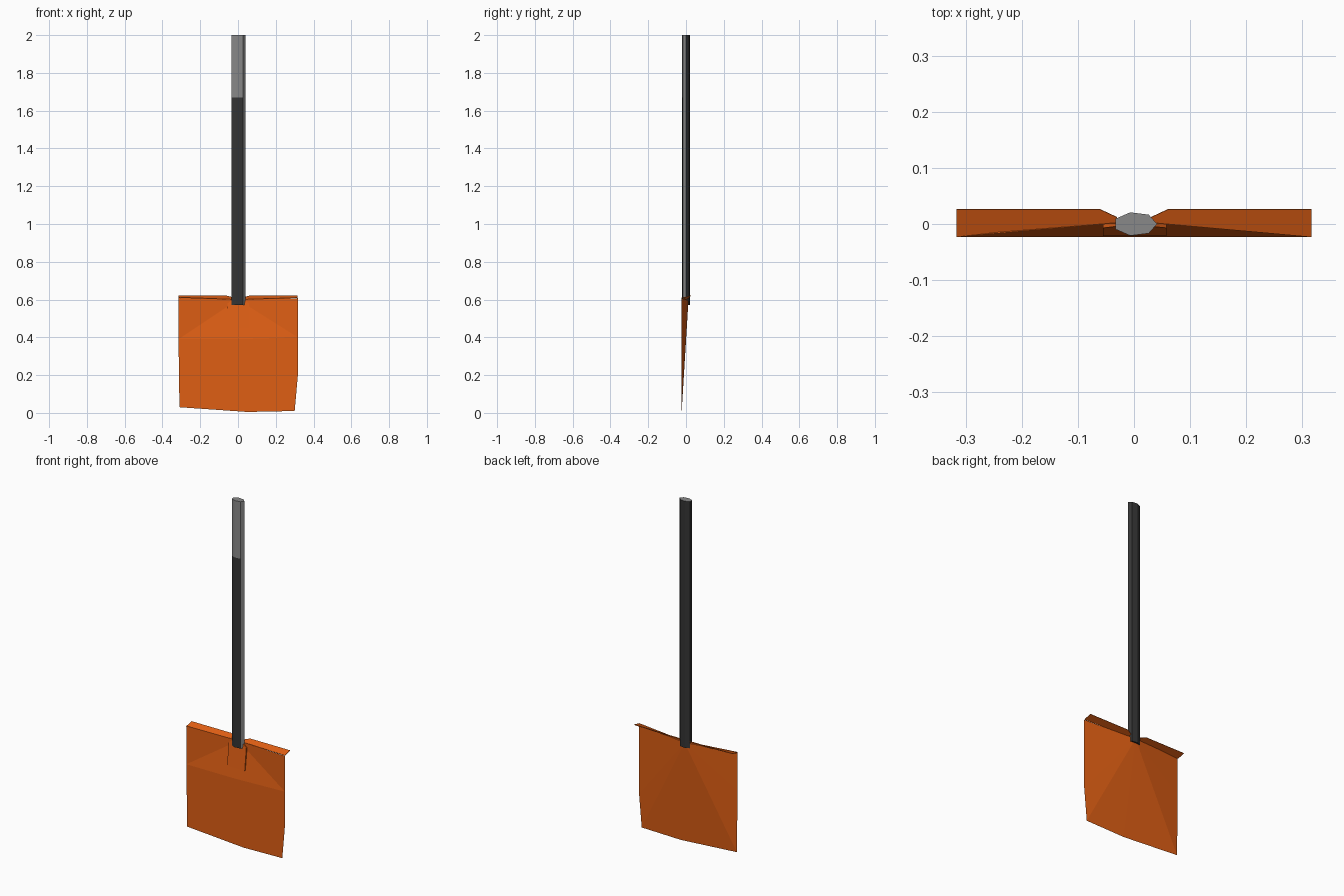
import bpy, bmesh, math

if "Cube" in bpy.data.objects:
    bpy.data.objects.remove(bpy.data.objects["Cube"])

def material(name, rgb):
    m = bpy.data.materials.new(name)
    m.diffuse_color = (*rgb, 1)
    m.use_nodes = True
    m.node_tree.nodes["Principled BSDF"].inputs["Base Color"].default_value = m.diffuse_color
    return m

orange = material("orange", (0.74, 0.114, 0.007))
dark = material("dark_grey", (0.035, 0.035, 0.035))
light = material("light_grey", (0.25, 0.25, 0.25))

def mesh_object(name, bm, mats):
    me = bpy.data.meshes.new(name)
    bm.to_mesh(me)
    bm.free()
    for m in mats:
        me.materials.append(m)
    ob = bpy.data.objects.new(name, me)
    bpy.context.collection.objects.link(ob)
    return ob

def from_faces(name, pts, faces, recalc=True):
    bm = bmesh.new()
    v = {k: bm.verts.new(p) for k, p in pts.items()}
    for f in faces:
        bm.faces.new([v[k] for k in f])
    if recalc:
        bmesh.ops.recalc_face_normals(bm, faces=bm.faces)
    return mesh_object(name, bm, [orange])

# Blade: flat lower front, dished top, back faceted from one apex
Y = -0.023
P = {"a": (-0.31, Y, 0.03), "b": (0.05, Y, 0.005), "c": (0.30, Y, 0.01),
     "d": (0.317, Y, 0.2), "e": (0.317, Y, 0.40), "f": (0.317, Y, 0.607),
     "g": (-0.315, Y, 0.612), "h": (-0.315, Y, 0.39),
     "M": (0, Y, 0.39), "T": (0, 0.004, 0.60), "A": (0, 0.013, 0.595)}
front = ["abcdeMh", "hMT", "hTg", "eTM", "efT", "gTA", "fAT"]
ring = "abcdefgh"
back = [(ring[(i + 1) % 8], ring[i], "A") for i in range(8) if ring[i] != "f"]
from_faces("blade", P, front + back)

# Top lip: bent back on both sides, notched around the handle
for side, s in (("left", -1), ("right", 1)):
    top = {"a": (s * 0.316, Y, 0.609), "b": (s * 0.316, 0.026, 0.62),
           "c": (s * 0.06, 0.026, 0.62), "d": (s * 0.03, 0.012, 0.612),
           "e": (s * 0.03, 0.003, 0.60)}
    lip = from_faces(side + "_lip", top, ["abcde"])
    thick = lip.modifiers.new("thickness", "SOLIDIFY")
    thick.thickness = 0.002
    thick.offset = 0

# Socket: low raised pad where the handle meets the blade
outline = [(-0.055, -0.0215, 0.45), (0.058, -0.0215, 0.45), (0.058, -0.007, 0.58),
           (0.03, -0.004, 0.60), (-0.03, -0.004, 0.60), (-0.055, -0.007, 0.58)]
bm = bmesh.new()
face = bm.faces.new([bm.verts.new(p) for p in outline])
ext = bmesh.ops.extrude_face_region(bm, geom=[face])
for v in ext["geom"]:
    if isinstance(v, bmesh.types.BMVert):
        v.co.y += 0.01
bmesh.ops.recalc_face_normals(bm, faces=bm.faces)
mesh_object("socket", bm, [orange])

# Handle: flattened seven-sided pole with a light upper front and end
levels = [0.57, 1.67, 2.0]
bm = bmesh.new()
rings = [[bm.verts.new((0.002 + 0.039 * math.cos(i * math.tau / 7),
                        0.0213 * math.sin(i * math.tau / 7), z))
          for i in range(7)] for z in levels]
bm.faces.new(rings[0][::-1])
bm.faces.new(rings[-1]).material_index = 1
for lo, hi in zip(rings, rings[1:]):
    for i in range(7):
        j = (i + 1) % 7
        f = bm.faces.new((lo[i], lo[j], hi[j], hi[i]))
        f.normal_update()
        upper = f.calc_center_median().z > 1.67
        right_strip = f.normal.y < -0.3 and f.normal.x > 0.4
        if (upper and f.normal.y < -0.3) or right_strip:
            f.material_index = 1
bmesh.ops.recalc_face_normals(bm, faces=bm.faces)
mesh_object("handle", bm, [dark, light])
